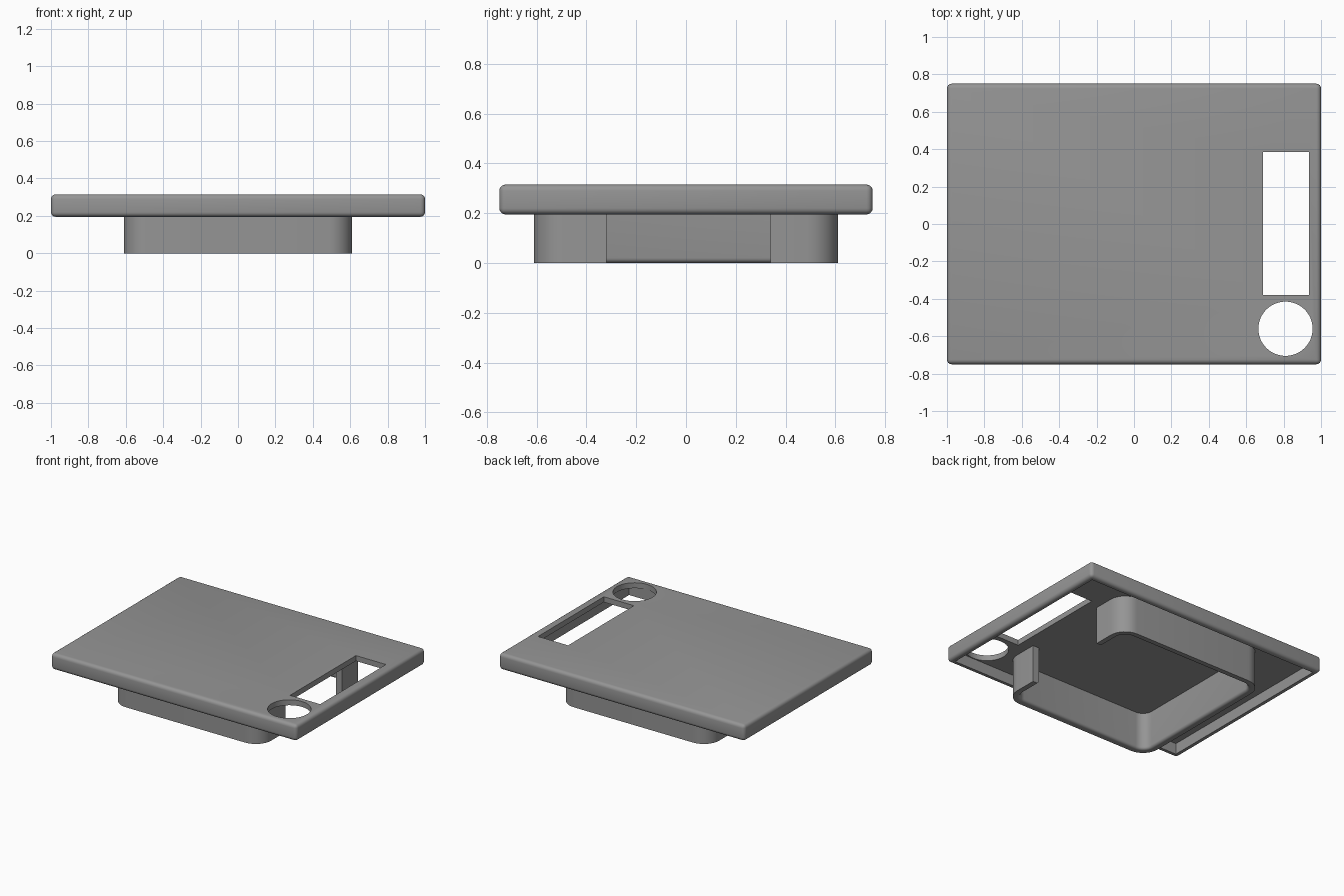
import bpy, bmesh, math

if "Cube" in bpy.data.objects:
    bpy.data.objects.remove(bpy.data.objects["Cube"])

grey = bpy.data.materials.new("plain grey")
grey.diffuse_color = (0.3, 0.3, 0.3, 1)
grey.use_nodes = True
grey.node_tree.nodes["Principled BSDF"].inputs["Base Color"].default_value = grey.diffuse_color

Z0, Z1, SKIN = 0.195, 0.315, 0.275   # rim bottom, top face, underside of top skin


def activate(ob):
    bpy.ops.object.select_all(action='DESELECT')
    ob.select_set(True)
    bpy.context.view_layer.objects.active = ob


def box(name, x0, x1, y0, y1, z0, z1):
    bpy.ops.mesh.primitive_cube_add(size=1, location=((x0 + x1) / 2, (y0 + y1) / 2, (z0 + z1) / 2))
    ob = bpy.context.object
    ob.name = name
    ob.scale = (x1 - x0, y1 - y0, z1 - z0)
    bpy.ops.object.transform_apply(location=False, rotation=False, scale=True)
    return ob


def finish(ob):
    ob.data.materials.clear()
    ob.data.materials.append(grey)
    activate(ob)
    bpy.ops.object.shade_smooth_by_angle(angle=math.radians(35))


# Hollow lid with rounded edges
lid = box("lid", -1, 1, -0.75, 0.75, Z0, Z1)
bevel = lid.modifiers.new("round", 'BEVEL')
bevel.width, bevel.segments = 0.025, 4

# Cavity below, rectangular window and round hole
cavity = box("cavity_cutter", -0.96, 0.96, -0.71, 0.71, Z0 - 0.1, SKIN)
window = box("window_cutter", 0.69, 0.935, -0.38, 0.385, 0.25, 0.4)
bpy.ops.mesh.primitive_cylinder_add(vertices=64, radius=0.145, depth=0.15, location=(0.81, -0.56, 0.325))
hole = bpy.context.object
hole.name = "hole_cutter"
for cutter in (cavity, window, hole):
    cut = lid.modifiers.new("cut", 'BOOLEAN')
    cut.operation, cut.solver, cut.object = 'DIFFERENCE', 'EXACT', cutter
activate(lid)
for m in list(lid.modifiers):
    bpy.ops.object.modifier_apply(modifier=m.name)
for cutter in (cavity, window, hole):
    bpy.data.objects.remove(cutter)
finish(lid)

# Open collar wall under the lid: section swept round a rounded square
HALF, R, T, F = 0.61, 0.125, 0.05, 0.02
section = [(0, SKIN + 0.005), (0, 0)]
for i in range(5):   # rounded inner bottom edge
    a = math.radians(-90 + 22.5 * i)
    section.append((T - F + F * math.cos(a), F + F * math.sin(a)))
section.append((T, SKIN + 0.005))

stations = [lambda d: (HALF - d, 0.34)]
c = HALF - R
for k, (sx, sy) in enumerate([(1, 1), (-1, 1), (-1, -1), (1, -1)]):
    for i in range(9):
        a = math.radians(90 * k + 11.25 * i)
        stations.append(lambda d, a=a, sx=sx, sy=sy: (
            sx * c + (R - d) * math.cos(a), sy * c + (R - d) * math.sin(a)))
stations.append(lambda d: (HALF - d, -0.32))

bm = bmesh.new()
rings = [[bm.verts.new((*place(d), z)) for d, z in section] for place in stations]
n = len(section)
for r0, r1 in zip(rings, rings[1:]):
    for j in range(n):
        bm.faces.new((r0[j], r0[(j + 1) % n], r1[(j + 1) % n], r1[j]))
bm.faces.new(rings[0])
bm.faces.new(rings[-1][::-1])
bmesh.ops.recalc_face_normals(bm, faces=bm.faces)
mesh = bpy.data.meshes.new("collar_wall")
bm.to_mesh(mesh)
bm.free()
collar = bpy.data.objects.new("collar_wall", mesh)
bpy.context.collection.objects.link(collar)
finish(collar)
